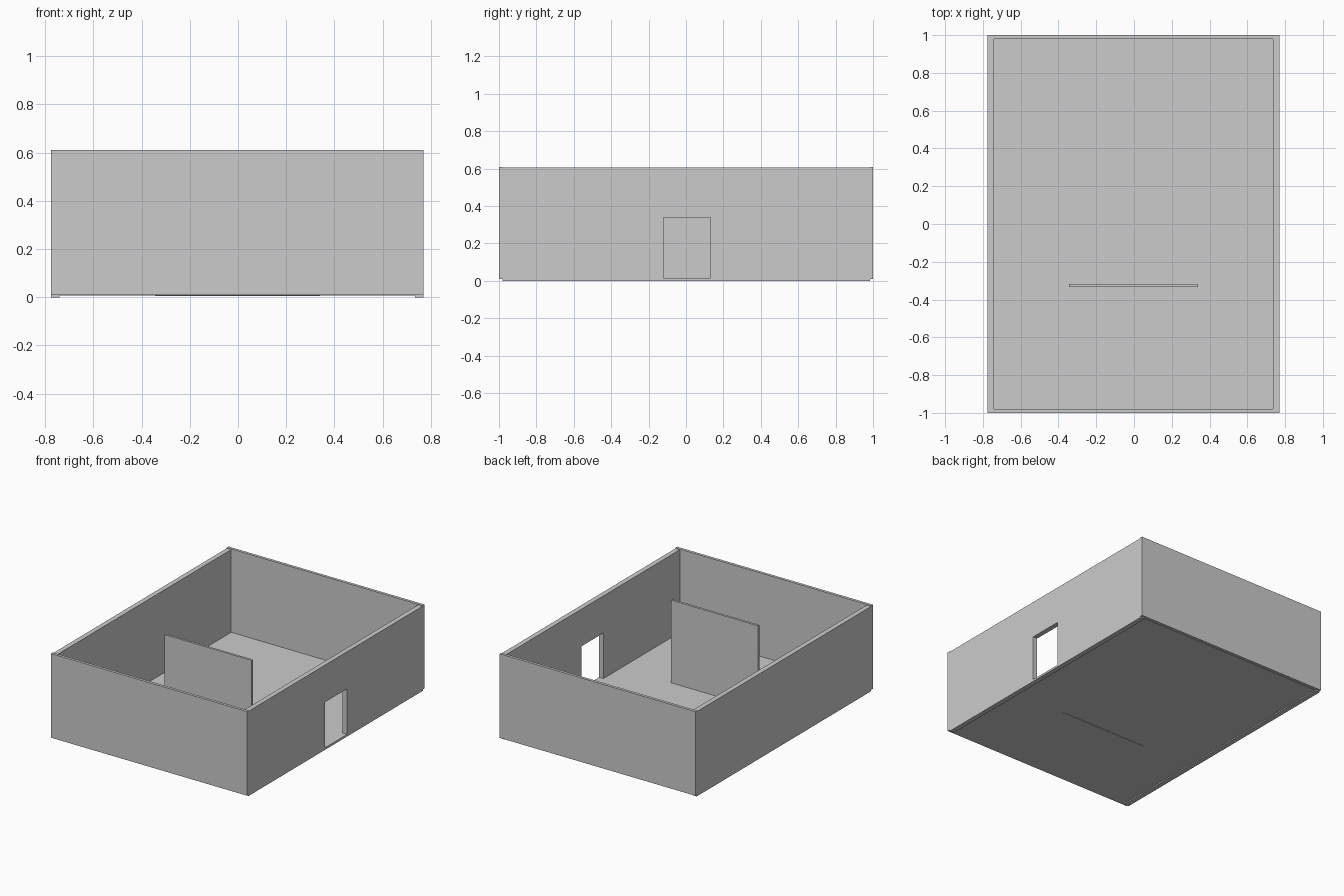
import bpy

if "Cube" in bpy.data.objects:
    bpy.data.objects.remove(bpy.data.objects["Cube"])


def box(name, x, y, z):
    """Axis-aligned box from (min, max) ranges."""
    mid = [(a + b) / 2 for a, b in (x, y, z)]
    bpy.ops.mesh.primitive_cube_add(size=1, location=mid)
    ob = bpy.context.object
    ob.name = name
    ob.scale = [b - a for a, b in (x, y, z)]
    bpy.ops.object.transform_apply(location=False, rotation=False, scale=True)
    return ob


# Floor slab between the walls
box("floor", (-0.74, 0.735), (-0.98, 0.98), (0.008, 0.015))

# Front and back walls span the full width
for name, y in (("front_wall", (-1.0, -0.98)), ("back_wall", (0.98, 1.0))):
    box(name, (-0.775, 0.77), y, (0.01, 0.61))

# Side walls, slightly lower and reaching the ground
box("left_wall", (-0.775, -0.74), (-0.98, 0.985), (0.0, 0.605))
right = box("right_wall", (0.735, 0.77), (-0.98, 0.985), (0.0, 0.605))

# Doorway through the right wall
cutter = box("doorway_cutter", (0.68, 0.82), (-0.12, 0.13), (0.015, 0.34))
cutter.hide_render = True
cutter.hide_set(True)
door = right.modifiers.new("doorway", "BOOLEAN")
door.operation = "DIFFERENCE"
door.solver = "EXACT"
door.object = cutter

# Free-standing partition inside the room
box("partition", (-0.345, 0.34), (-0.333, -0.317), (0.006, 0.605))
